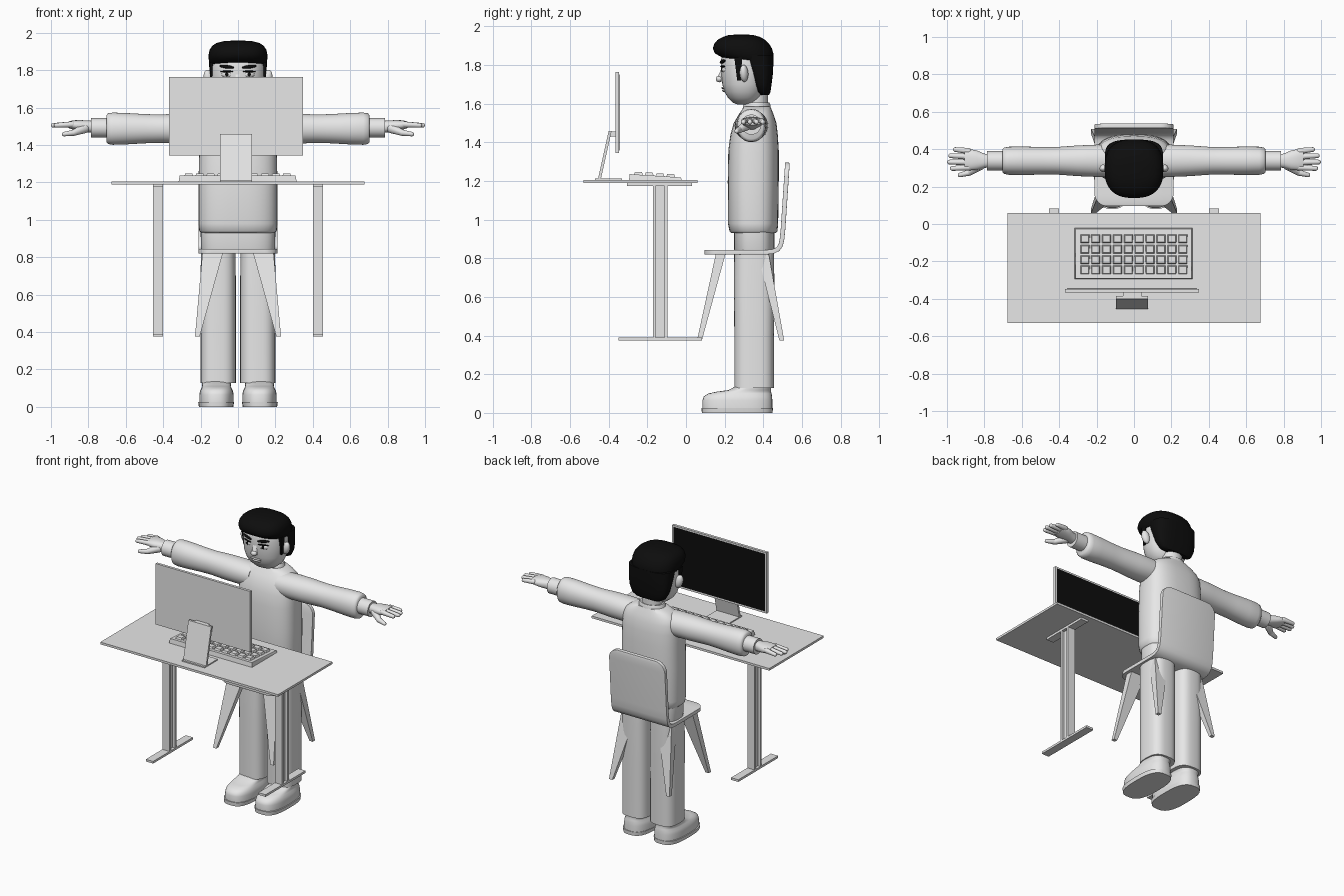
import bpy, bmesh, math
from mathutils import Vector


def material(name, rgb):
    m = bpy.data.materials.new(name)
    m.diffuse_color = (*rgb, 1)
    return m


GREY = material("light_grey", (0.8, 0.8, 0.8))
BLACK = material("black", (0.004, 0.004, 0.004))


def finish(name, bm, mat=GREY, angle=40):
    bmesh.ops.recalc_face_normals(bm, faces=bm.faces)
    me = bpy.data.meshes.new(name)
    bm.to_mesh(me)
    bm.free()
    me.materials.append(mat)
    if angle:
        me.shade_smooth()
        me.set_sharp_from_angle(angle=math.radians(angle))
    ob = bpy.data.objects.new(name, me)
    bpy.context.collection.objects.link(ob)
    return ob


def loft(name, rings, mat=GREY, n=2.5, axis="z", cx=0, sides=40, angle=50):
    """Rings are (position, near, far, half_width) for z, or (x, y, z, ry, rz) for x."""
    bm, rows = bmesh.new(), []
    for r in rings:
        row = []
        for i in range(sides):
            a = math.tau * i / sides
            c, s = math.cos(a), math.sin(a)
            c = math.copysign(abs(c) ** (2 / n), c)
            s = math.copysign(abs(s) ** (2 / n), s)
            if axis == "z":
                z, y0, y1, w = r
                co = (cx + w * c, (y0 + y1) / 2 + (y1 - y0) / 2 * s, z)
            else:
                x, y, z, ry, rz = r
                co = (x, y + ry * c, z + rz * s)
            row.append(bm.verts.new(co))
        rows.append(row)
    for a, b in zip(rows, rows[1:]):
        for i in range(sides):
            j = (i + 1) % sides
            bm.faces.new((a[i], a[j], b[j], b[i]))
    bm.faces.new(rows[0])
    bm.faces.new(rows[-1])
    return finish(name, bm, mat, angle)


def add_hull(bm, points):
    vs = [bm.verts.new(p) for p in points]
    bmesh.ops.convex_hull(bm, input=vs)


def prism(x0, x1, y0, y1, z, dx=0, dy=0):
    return [(x, y, z) for x in (x0 + dx, x1 - dx) for y in (y0 + dy, y1 - dy)]


def box(name, x0, x1, y0, y1, z0, z1, mat=GREY):
    bm = bmesh.new()
    add_hull(bm, prism(x0, x1, y0, y1, z0) + prism(x0, x1, y0, y1, z1))
    return finish(name, bm, mat, 0)


def hull(name, points, mat=GREY, angle=0):
    bm = bmesh.new()
    add_hull(bm, points)
    return finish(name, bm, mat, angle)


def ellipsoid(name, loc, size, mat=GREY, rot=(0, 0, 0)):
    bm = bmesh.new()
    bmesh.ops.create_uvsphere(bm, u_segments=20, v_segments=12, radius=1)
    ob = finish(name, bm, mat, 60)
    ob.location, ob.scale, ob.rotation_euler = loc, size, rot
    return ob


def capsule(name, p, q, r0, r1):
    pts = []
    for c, r in ((p, r0), (q, r1)):
        for i in range(1, 8):
            t = math.pi * i / 8
            for j in range(14):
                a = math.tau * j / 14
                d = Vector((math.cos(t), math.sin(t) * math.cos(a), math.sin(t) * math.sin(a)))
                pts.append(Vector(c) + r * d)
    return hull(name, pts, GREY, 60)


# Desk
box("desk_top", -.675, .675, -.53, .06, 1.19, 1.205)
for s in (-1, 1):
    a, b = sorted((s * .40, s * .455))
    box("desk_rail", a, b, -.305, .03, 1.175, 1.19)
    box("desk_foot", a, b, -.35, .082, .375, .39)
    for y in (-.172, -.11):
        box("desk_post", a, b, y, y + .015, .39, 1.175)
    box("desk_post_web", (a + b) / 2 - .008, (a + b) / 2 + .008, -.157, -.11, .39, 1.175)

# Monitor and stand
box("monitor", -.37, .348, -.365, -.347, 1.345, 1.763)
box("monitor_screen", -.358, .336, -.347, -.345, 1.358, 1.751, BLACK)
box("stand_base", -.097, .076, -.47, -.33, 1.205, 1.213)
hull("stand_arm", prism(-.097, .076, -.455, -.44, 1.212) + prism(-.097, .076, -.40, -.385, 1.46))
box("stand_mount", -.06, .04, -.40, -.36, 1.43, 1.457)

# Keyboard: sloped base and tapered keys
K0, K1 = -.295, -.022


def key_z(y):
    return 1.236 - (y - K0) / (K1 - K0) * .018


hull("keyboard", prism(-.317, .313, K0, K1, 1.205) +
     [(x, y, key_z(y)) for x in (-.312, .308) for y in (K0 + .004, K1 - .004)])
bm = bmesh.new()
for i in range(10):
    for j in range(4):
        x, y = -.263 + i * .0582, -.246 + j * .0555
        z = key_z(y)
        add_hull(bm, prism(x - .025, x + .025, y - .024, y + .024, z - .004) +
                 prism(x - .025, x + .025, y - .024, y + .024, z + .014, .006, .006))
finish("keyboard_keys", bm, GREY, 0)

# Chair shell: a bent strip with rounded ends
path = [Vector(p) for p in ((.095, .832), (.42, .832), (.45, .835), (.475, .847), (.49, .868),
                            (.497, .90), (.502, .95), (.525, 1.295))]
lengths = [(b - a).length for a, b in zip(path, path[1:])]
total, R, W = sum(lengths), .07, .212
ends = [R * (1 - math.cos(math.pi / 2 * i / 8)) for i in range(9)]
stops = set(ends) | {total - e for e in ends} | {sum(lengths[:i]) for i in range(1, len(lengths))}
bm, prev = bmesh.new(), None
for d in sorted(stops):
    left, k = d, 0
    while k < len(lengths) - 1 and left > lengths[k]:
        left -= lengths[k]
        k += 1
    p = path[k].lerp(path[k + 1], min(1, left / lengths[k]))
    e = min(d, total - d, R)
    w = W - R + math.sqrt(max(0, R * R - (R - e) ** 2))
    pair = [bm.verts.new((x, p.x, p.y)) for x in (-w, w)]
    if prev:
        bm.faces.new((prev[0], prev[1], pair[1], pair[0]))
    prev = pair
shell = finish("chair_shell", bm)
m = shell.modifiers.new("thickness", "SOLIDIFY")
m.thickness, m.offset = .024, 0
m = shell.modifiers.new("round_edge", "BEVEL")
m.width, m.segments, m.angle_limit = .009, 3, math.radians(50)

# Tapered chair legs
for s in (-1, 1):
    for name, t0, t1, b0, b1 in (("chair_front_leg", .155, .205, .057, .082),
                                 ("chair_back_leg", .37, .428, .483, .508)):
        hull(name, prism(s * .08, s * .19, t0, t1, .825) + prism(s * .205, s * .23, b0, b1, .375))

# Torso, neck and hips
loft("sweater", [(.93, .235, .465, .195), (.94, .225, .473, .207), (.98, .217, .477, .211),
                 (1.2, .216, .48, .211), (1.36, .219, .48, .208), (1.44, .23, .475, .205),
                 (1.50, .247, .468, .20), (1.54, .27, .455, .18), (1.565, .287, .445, .145),
                 (1.585, .30, .437, .10)], n=2.7)
loft("collar", [(1.56, .292, .44, .095), (1.59, .295, .438, .088), (1.606, .305, .432, .08),
                (1.604, .315, .422, .07)], n=2)
loft("neck", [(1.55, .305, .425, .068), (1.70, .305, .425, .068)], n=2)
loft("hips", [(.825, .255, .455, .19), (.85, .248, .458, .198), (.95, .248, .458, .20)], n=3)

for s in (-1, 1):
    # Trouser leg and shoe
    loft("trouser_leg", [(.128, .25, .455, .094), (.4, .25, .455, .094), (.7, .248, .457, .094),
                         (.84, .25, .455, .092)], n=2.9, cx=s * .106)
    loft("shoe_sole", [(0, .082, .448, .092), (.026, .08, .45, .096)], n=2.8, cx=s * .117)
    loft("shoe", [(.026, .085, .447, .092), (.065, .085, .447, .092), (.085, .092, .445, .088),
                  (.10, .115, .443, .08), (.11, .16, .44, .076), (.118, .22, .44, .077),
                  (.14, .26, .44, .078)], n=2.6, cx=s * .115)
    # Sleeve, cuff and hand
    loft("sleeve", [(s * x, .338, 1.487, ry, rz) for x, ry, rz in
                    ((.10, .085, .075), (.2, .086, .08), (.3, .082, .08), (.42, .073, .076),
                     (.5, .074, .078), (.6, .076, .084), (.67, .075, .086), (.695, .07, .082),
                     (.704, .06, .07))], n=2.1, axis="x")
    loft("cuff", [(s * x, .338, 1.492, r, r) for x, r in ((.69, .052), (.785, .052))],
         n=2, axis="x")
    loft("palm", [(s * x, y, z, ry, rz) for x, y, z, ry, rz in
                  ((.77, .338, 1.497, .035, .032), (.80, .338, 1.498, .038, .032),
                   (.84, .341, 1.503, .052, .03), (.88, .344, 1.507, .057, .025),
                   (.905, .345, 1.508, .052, .018))], n=2.3, axis="x")
    for y0, y1, tip in ((.390, .398, .955), (.360, .365, .98), (.330, .331, .987), (.302, .297, .972)):
        capsule("finger", (s * .885, y0, 1.51), (s * tip, y1, 1.505), .0165, .0125)
    capsule("thumb_base", (s * .82, .315, 1.488), (s * .88, .275, 1.465), .026, .017)
    capsule("thumb", (s * .88, .275, 1.465), (s * .93, .262, 1.458), .017, .012)

# Head
loft("head", [(1.595, .27, .34, .04), (1.605, .243, .365, .075), (1.63, .218, .39, .105),
              (1.66, .20, .405, .125), (1.70, .188, .42, .139), (1.76, .182, .43, .146),
              (1.82, .18, .435, .147), (1.87, .19, .43, .14), (1.90, .22, .41, .11)], n=2.2)


def face_y(x):
    return .308 - .126 * (1 - (abs(x) / .146) ** 2.2) ** (1 / 2.2)


# Hair: top cap, back and sideburns
loft("hair_top", [(1.825, .23, .448, .145), (1.835, .195, .451, .152), (1.86, .15, .452, .157),
                  (1.885, .139, .445, .157), (1.91, .146, .43, .151), (1.93, .163, .41, .138),
                  (1.945, .19, .385, .115), (1.955, .22, .35, .075), (1.958, .26, .315, .03)],
     BLACK, n=2.5)
loft("hair_back", [(1.645, .385, .43, .09), (1.66, .365, .437, .12), (1.70, .345, .443, .141),
                   (1.75, .325, .449, .15), (1.80, .30, .452, .153), (1.85, .28, .452, .155)],
     BLACK, n=2.8)
for s in (-1, 1):
    hull("sideburn", prism(s * .12, s * .151, .25, .29, 1.84) +
         prism(s * .12, s * .147, .265, .285, 1.72), BLACK)
    ellipsoid("ear", (s * .157, .30, 1.757), (.026, .022, .045), GREY, (0, s * .25, -s * .3))
    # Eyes and brows
    x = s * .06
    turn = s * .3
    ellipsoid("eye", (x, face_y(x) + .008, 1.777), (.03, .014, .017), GREY, (0, 0, turn))
    ellipsoid("pupil", (x, face_y(x) - .004, 1.777), (.010, .004, .011), BLACK, (0, 0, turn))
    ellipsoid("upper_lash", (x, face_y(x) - .001, 1.793), (.036, .007, .005), BLACK, (0, 0, turn))
    ellipsoid("brow", (x, face_y(x) - .001, 1.818), (.042, .009, .009), BLACK, (0, -s * .12, turn))

# Nose and mouth
hull("nose", [(-.012, .185, 1.785), (.012, .185, 1.785), (-.02, .19, 1.712), (.02, .19, 1.712),
              (-.01, .160, 1.73), (.01, .160, 1.73)], GREY, 80)
ellipsoid("nose_tip", (0, .172, 1.728), (.021, .018, .017))
ellipsoid("upper_lip", (0, .195, 1.682), (.04, .012, .006))
ellipsoid("lower_lip", (0, .199, 1.668), (.034, .012, .008))
